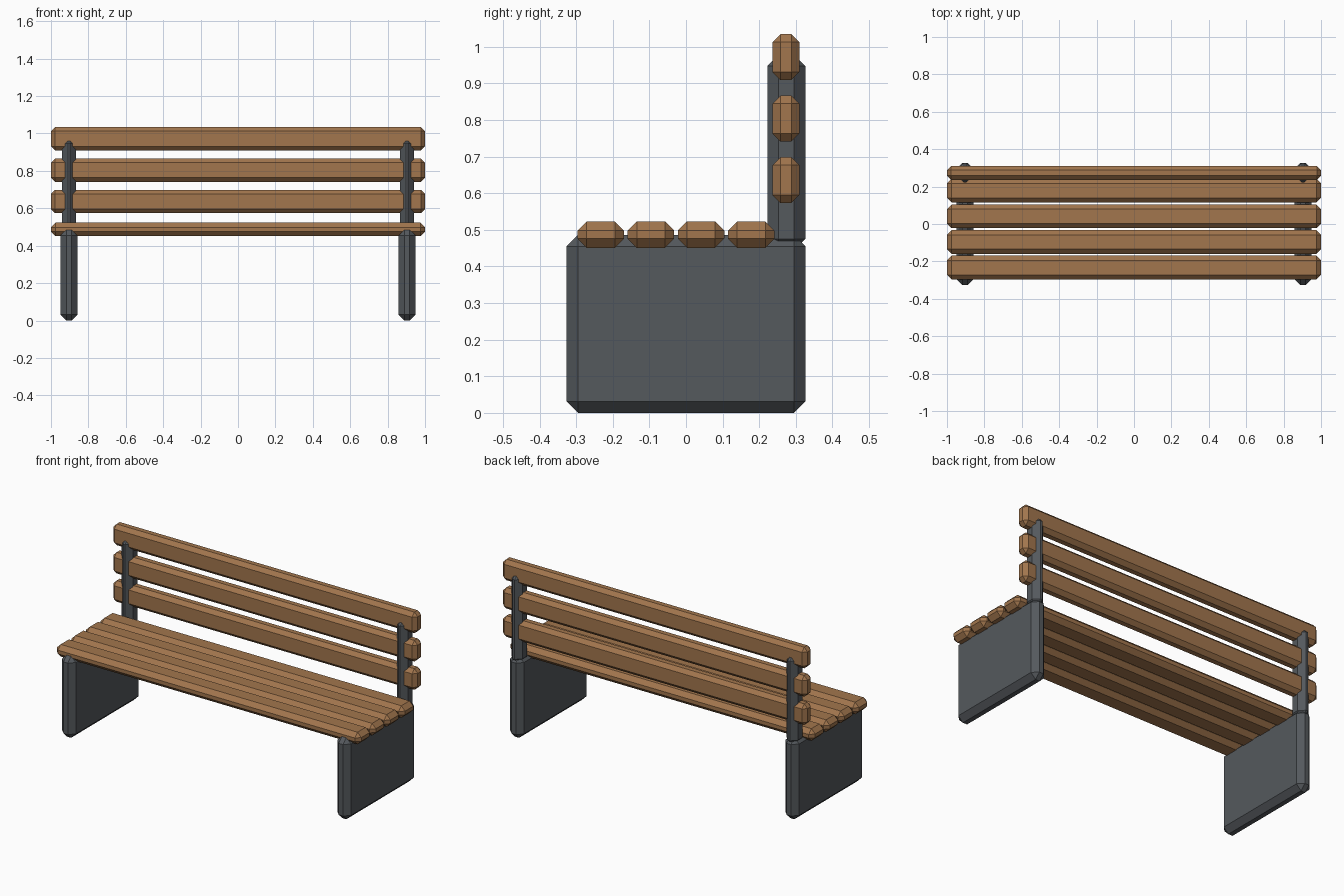
import bpy

if "Cube" in bpy.data.objects:
    bpy.data.objects.remove(bpy.data.objects["Cube"])


def material(name, color):
    m = bpy.data.materials.new(name)
    m.diffuse_color = color
    m.use_nodes = True
    m.node_tree.nodes["Principled BSDF"].inputs["Base Color"].default_value = m.diffuse_color
    return m


wood = material("wood", (0.36, 0.18, 0.075, 1))
iron = material("iron", (0.09, 0.1, 0.11, 1))


def chamfered_box(name, center, size, chamfer, mat):
    bpy.ops.mesh.primitive_cube_add(size=1, location=center)
    ob = bpy.context.object
    ob.name = name
    ob.scale = size
    bpy.ops.object.transform_apply(location=False, rotation=False, scale=True)
    bevel = ob.modifiers.new("chamfer", 'BEVEL')
    bevel.width = chamfer
    bevel.segments = 1
    bevel.limit_method = 'NONE'
    ob.data.materials.append(mat)
    return ob


# Side panels and the posts that carry the backrest
for side, x in (("left", -0.904), ("right", 0.904)):
    chamfered_box(side + "_leg_panel", (x, 0, 0.243), (0.09, 0.652, 0.486), 0.031, iron)
    chamfered_box(side + "_back_post", (x, 0.274, 0.711), (0.074, 0.104, 0.534), 0.031, iron)

# Seat slats
for i in range(4):
    chamfered_box(f"seat_slat_{i + 1}", (0, -0.233 + i * 0.137, 0.487),
                  (2.0, 0.127, 0.072), 0.025, wood)

# Backrest slats
for i in range(3):
    chamfered_box(f"back_slat_{i + 1}", (0, 0.273, 0.636 + i * 0.168),
                  (2.0, 0.074, 0.125), 0.022, wood)
